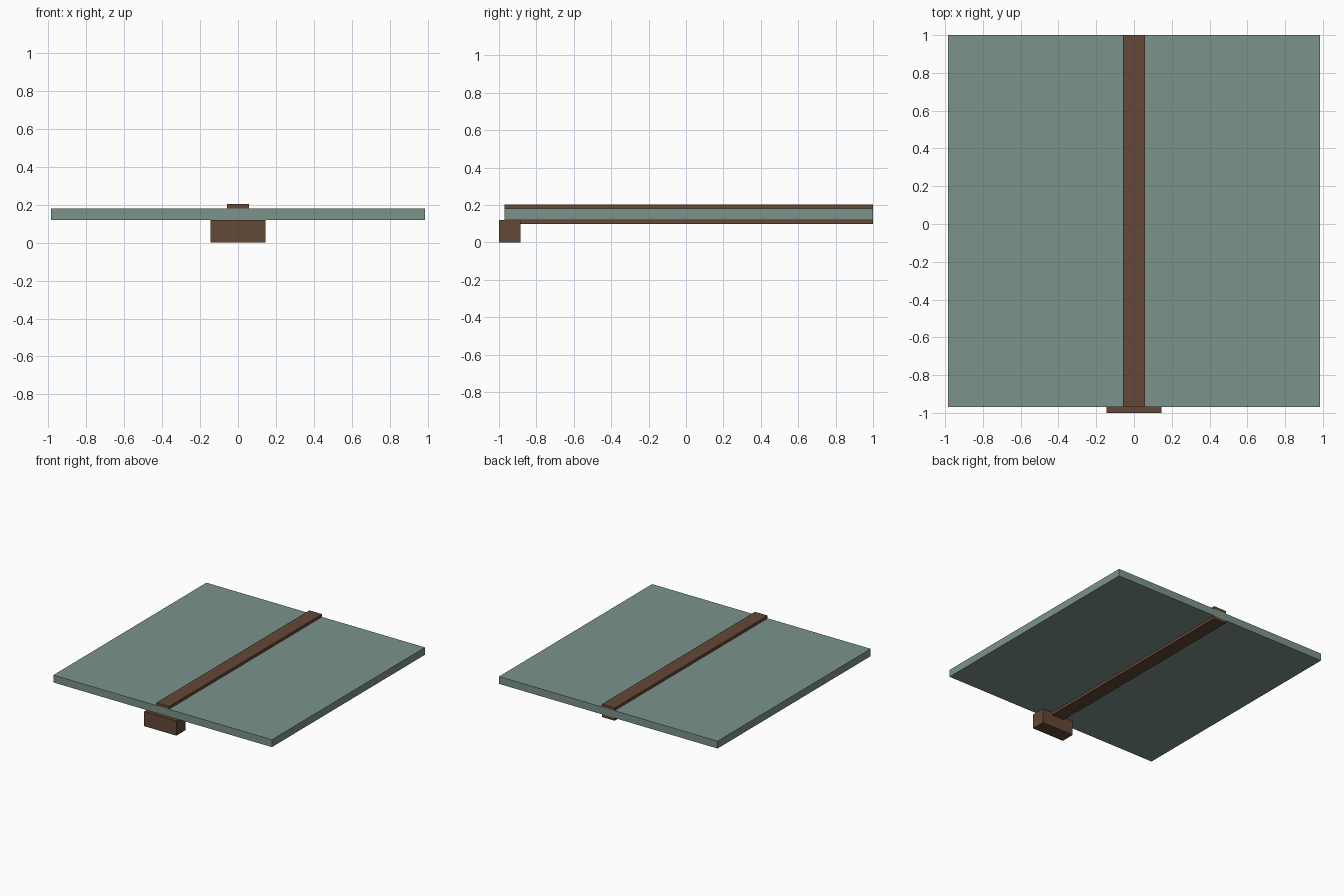
import bpy
import bmesh
from mathutils import Vector

if "Cube" in bpy.data.objects:
    bpy.data.objects.remove(bpy.data.objects["Cube"])


def material(name, rgb):
    m = bpy.data.materials.new(name)
    m.diffuse_color = (*rgb, 1.0)
    m.use_nodes = True
    m.node_tree.nodes["Principled BSDF"].inputs["Base Color"].default_value = m.diffuse_color
    return m


def box(name, lo, hi, mat):
    """Axis-aligned box between two corners."""
    lo, hi = Vector(lo), Vector(hi)
    bm = bmesh.new()
    bmesh.ops.create_cube(bm, size=1.0)
    for v in bm.verts:
        v.co = (lo + hi) / 2 + v.co * (hi - lo)
    me = bpy.data.meshes.new(name)
    bm.to_mesh(me)
    bm.free()
    me.materials.append(mat)
    ob = bpy.data.objects.new(name, me)
    bpy.context.collection.objects.link(ob)
    return ob


green = material("grey_green", (0.20, 0.29, 0.26))
brown = material("brown", (0.125, 0.065, 0.038))

# flat square panel
box("panel", (-0.985, -0.97, 0.12), (0.985, 1.0, 0.18), green)

# spine strips above and below the panel
box("top_strip", (-0.057, -0.97, 0.18), (0.057, 1.0, 0.203), brown)
box("bottom_strip", (-0.057, -0.885, 0.098), (0.057, 1.0, 0.12), brown)

# block under the front edge
box("front_block", (-0.145, -1.0, 0.0), (0.145, -0.885, 0.12), brown)
